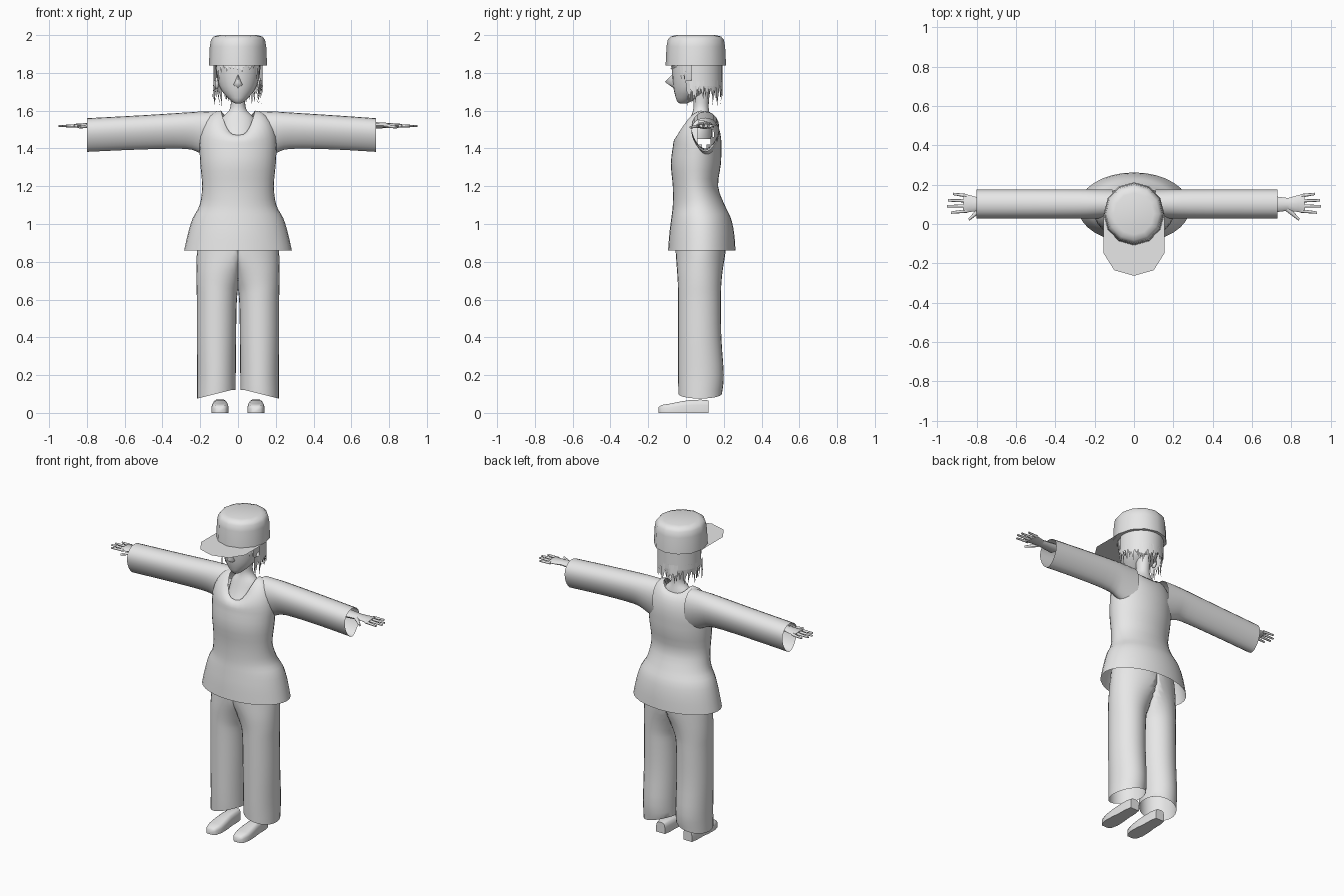
import bpy, bmesh, math, random
from math import sin, cos, pi
from mathutils import Vector

random.seed(4)
cube = bpy.data.objects.get("Cube")
if cube:
    bpy.data.objects.remove(cube, do_unlink=True)

grey = bpy.data.materials.new("plain_grey")
grey.use_nodes = True
grey.diffuse_color = (0.8, 0.8, 0.8, 1)
grey.node_tree.nodes["Principled BSDF"].inputs["Base Color"].default_value = (0.8, 0.8, 0.8, 1)


def finish(name, bm, angle=50, normals=True):
    if normals:
        bmesh.ops.recalc_face_normals(bm, faces=bm.faces)
    mesh = bpy.data.meshes.new(name)
    bm.to_mesh(mesh)
    bm.free()
    mesh.materials.append(grey)
    ob = bpy.data.objects.new(name, mesh)
    bpy.context.collection.objects.link(ob)
    bpy.ops.object.select_all(action='DESELECT')
    ob.select_set(True)
    bpy.context.view_layer.objects.active = ob
    bpy.ops.object.shade_smooth_by_angle(angle=math.radians(angle))
    return ob


def loft(bm, rings, start=False, end=False):
    """Skin closed rings of points, with optional end caps."""
    rows = [[bm.verts.new(p) for p in r] for r in rings]
    n = len(rows[0])
    for a, b in zip(rows, rows[1:]):
        for i in range(n):
            j = (i + 1) % n
            bm.faces.new((a[i], a[j], b[j], b[i]))
    if start:
        bm.faces.new(rows[0])
    if end:
        bm.faces.new(rows[-1])


def smooth_rows(rows, steps=3):
    """Catmull-Rom interpolation between profile stations."""
    out = []
    for k in range(len(rows) - 1):
        a, b = rows[max(k - 1, 0)], rows[k]
        c, d = rows[k + 1], rows[min(k + 2, len(rows) - 1)]
        for s in range(steps):
            t = s / steps
            out.append([0.5 * (2 * q + (r - p) * t + (2 * p - 5 * q + 4 * r - w) * t * t
                               + (3 * q - p - 3 * r + w) * t ** 3)
                        for p, q, r, w in zip(a, b, c, d)])
    return out + [rows[-1]]


def oval(z, rx, front, back, n=32, cx=0):
    return [Vector((cx + rx * cos(2 * pi * i / n),
                    (front + back) / 2 + (back - front) / 2 * sin(2 * pi * i / n), z))
            for i in range(n)]


# Tunic body, ending in a scooped neckline
tunic_rows = [(0.86, 0.285, -0.095, 0.262), (0.95, 0.265, -0.088, 0.255),
              (1.03, 0.24, -0.078, 0.238), (1.10, 0.203, -0.07, 0.205),
              (1.20, 0.19, -0.07, 0.17), (1.32, 0.2, -0.08, 0.185), (1.42, 0.205, -0.068, 0.188)]
rings = [oval(*r) for r in smooth_rows(tunic_rows)]
chest = rings[-1]
neckline = []
for i in range(32):
    c, s = cos(2 * pi * i / 32), -sin(2 * pi * i / 32)
    x = math.copysign(abs(c) ** 0.7, c) * 0.09
    neckline.append(Vector((x, 0.08 - s * (0.11 if s > 0 else 0.05),
                            1.6 - s * s * (0.13 if s > 0 else 0.045))))
for k in range(1, 7):
    a = k / 6 * pi / 2
    rings.append([Vector((p.x + (q.x - p.x) * (1 - cos(a)), p.y + (q.y - p.y) * (1 - cos(a)),
                          p.z + (q.z - p.z) * sin(a))) for p, q in zip(chest, neckline)])
bm = bmesh.new()
loft(bm, rings)
# Open the armholes inside the sleeves
hidden = [f for f in bm.faces if all(
    abs(v.co.x) > 0.125 and ((v.co.y - 0.1) / 0.06) ** 2 + ((v.co.z - 1.48) / 0.09) ** 2 < 1
    for v in f.verts)]
bmesh.ops.delete(bm, geom=hidden, context='FACES')
finish("tunic", bm, 80)

# Open sleeves with a teardrop section, one a little longer
for name, side, cuff in (("left_sleeve", 1, 0.73), ("right_sleeve", -1, 0.80)):
    stations = [(0.11, 1.597, 1.33), (0.2, 1.595, 1.375), (0.28, 1.59, 1.398),
                (0.5, 1.576, 1.395), (cuff, 1.56, 1.382)]
    rings = []
    for x, top, low in smooth_rows(stations):
        ring = []
        for i in range(24):
            a = 2 * pi * i / 24
            ring.append((side * x, 0.102 + 0.071 * cos(a) * (1 + 0.25 * sin(a)),
                         (top + low) / 2 + (top - low) / 2 * sin(a)))
        rings.append(ring)
    bm = bmesh.new()
    loft(bm, rings)
    finish(name, bm, 80)

# Trouser legs, meeting at the centre line above the crotch
leg_rows = [(0.1, 0.115, 0.102, -0.04, 0.19), (0.2, 0.114, 0.102, -0.042, 0.2),
            (0.4, 0.114, 0.104, -0.042, 0.187), (0.6, 0.112, 0.106, -0.042, 0.185),
            (0.68, 0.105, 0.115, -0.043, 0.187), (0.76, 0.08, 0.14, -0.048, 0.195),
            (0.86, 0.02, 0.197, -0.055, 0.21), (0.96, 0.0, 0.205, -0.055, 0.21)]
for name, side in (("left_trouser_leg", 1), ("right_trouser_leg", -1)):
    rings = []
    for k, (z, cx, rx, front, back) in enumerate(smooth_rows(leg_rows)):
        ring = oval(z, rx, front, back, 28, cx)
        for p in ring:
            if k == 0:  # slanted hem
                p.z += 0.02 - 0.25 * (p.x - 0.04)
            p.x = side * max(p.x, 0.0)
        rings.append(ring)
    bm = bmesh.new()
    loft(bm, rings)
    finish(name, bm, 80)

# Shoes, lofted from toe to heel
shoe_rows = [(-0.145, 0.022, 0.03), (-0.13, 0.036, 0.042), (-0.09, 0.046, 0.048),
             (-0.03, 0.044, 0.06), (0.02, 0.038, 0.068), (0.08, 0.037, 0.07), (0.12, 0.03, 0.066)]
for name, side in (("left_shoe", 1), ("right_shoe", -1)):
    rings = []
    for y, w, h in shoe_rows:
        half = [(1, 0), (1, 0.6), (0.85, 0.9), (0.55, 1)]
        section = half + [(-u, v) for u, v in reversed(half)]
        rings.append([(side * 0.095 + w * u, y, h * v) for u, v in section])
    bm = bmesh.new()
    loft(bm, rings, True, True)
    finish(name, bm)

# Neck and upper chest
bm = bmesh.new()
neck_rows = [(1.45, 0.1, -0.035, 0.14), (1.5, 0.098, -0.005, 0.14), (1.56, 0.085, 0.022, 0.13),
             (1.6, 0.048, 0.037, 0.122), (1.64, 0.038, 0.04, 0.12), (1.72, 0.045, 0.03, 0.13)]
loft(bm, [oval(*r, 20) for r in smooth_rows(neck_rows)])
finish("neck", bm, 80)

# Head
bm = bmesh.new()
head_rows = [(1.637, 0.012, -0.03, 0.0), (1.65, 0.035, -0.047, 0.03), (1.69, 0.075, -0.06, 0.09),
             (1.73, 0.1, -0.068, 0.14), (1.79, 0.115, -0.073, 0.16), (1.87, 0.122, -0.075, 0.17)]
loft(bm, [oval(*r, 24) for r in smooth_rows(head_rows, 2)], True, True)
finish("head", bm, 80)

# Nose
bm = bmesh.new()
tip, bridge, base, left, right = [bm.verts.new(p) for p in (
    (0, -0.112, 1.752), (0, -0.07, 1.795), (0, -0.06, 1.715),
    (0.026, -0.062, 1.735), (-0.026, -0.062, 1.735))]
for f in ((tip, bridge, left), (tip, right, bridge), (tip, left, base), (tip, base, right)):
    bm.faces.new(f)
finish("nose", bm, 70)

# Ears
for name, side in (("left_ear", 1), ("right_ear", -1)):
    bm = bmesh.new()
    bmesh.ops.create_uvsphere(bm, u_segments=10, v_segments=6, radius=1)
    bmesh.ops.scale(bm, vec=(0.012, 0.02, 0.032), verts=bm.verts)
    bmesh.ops.translate(bm, vec=(side * 0.112, 0.045, 1.745), verts=bm.verts)
    finish(name, bm, 80)


# Hair: a shell round the back, hanging strands and a short fringe
def on_hair(deg, z, grow=1.0):
    a = math.radians(deg)
    return Vector((0.13 * grow * cos(a), 0.06 + 0.132 * grow * sin(a), z))


bm = bmesh.new()
for d in range(-14, 194, 8):
    bm.faces.new([bm.verts.new(p) for p in (
        on_hair(d, 1.86), on_hair(d + 8, 1.86), on_hair(d + 8, 1.73), on_hair(d, 1.73))])
bmesh.ops.remove_doubles(bm, verts=bm.verts, dist=0.0005)


def strand(deg, width, top, low, grow=1.0):
    lean = random.uniform(-4, 4)
    bm.faces.new([bm.verts.new(p) for p in (
        on_hair(deg - width, top), on_hair(deg + width, top),
        on_hair(deg + width * 0.6, (top + low) / 2, (1 + grow) / 2),
        on_hair(deg + lean, low, grow),
        on_hair(deg - width * 0.6, (top + low) / 2, (1 + grow) / 2))])


for d in range(-24, 206, 5):
    strand(d, 4.5, 1.76, random.uniform(1.62, 1.69), random.uniform(0.85, 1.06))
for d in (-40, -32, 212, 220):
    strand(d, 5, 1.86, random.uniform(1.70, 1.76))
for d in range(228, 316, 8):
    strand(d, 6, 1.86, random.uniform(1.795, 1.825), 1.08)
finish("hair", bm, 60, False)

# Cap crown
bm = bmesh.new()
cap_rows = [(1.84, 1.0), (1.94, 0.97), (1.975, 0.93), (1.992, 0.84), (2.0, 0.66)]
loft(bm, [oval(z, 0.154 * s, 0.052 - 0.16 * s, 0.052 + 0.16 * s, 12) for z, s in cap_rows],
     True, True)
finish("cap_crown", bm, 50)

# Flat brim
bm = bmesh.new()
edge = [(0.154, 0.05), (0.154, -0.15), (0.1, -0.235), (0, -0.263)]
outline = edge + [(-x, y) for x, y in reversed(edge[:-1])]
bm.faces.new([bm.verts.new((x, y, 1.841)) for x, y in reversed(outline)])
bmesh.ops.solidify(bm, geom=bm.faces[:], thickness=0.003)
finish("cap_brim", bm, 30)


# Hands: flat tapered palm, four fingers and a thumb
def limb(bm, side, a, b, w0, w1, h0, h1):
    a, b = Vector(a), Vector(b)
    across = Vector((-(b - a).y, (b - a).x, 0)).normalized()
    rings = []
    for p, w, h in ((a, w0, h0), (a.lerp(b, 0.6), w0 * 0.4 + w1 * 0.6, h0 * 0.4 + h1 * 0.6),
                    (b, w1, h1)):
        pts = [p + across * w * cos(i * pi / 4) + Vector((0, 0, h * sin(i * pi / 4)))
               for i in range(8)]
        rings.append([(side * q.x, q.y, q.z) for q in pts])
    loft(bm, rings, True, True)


for name, side in (("left_hand", 1), ("right_hand", -1)):
    bm = bmesh.new()
    limb(bm, side, (0.68, 0.1, 1.522), (0.785, 0.1, 1.522), 0.045, 0.032, 0.02, 0.014)
    limb(bm, side, (0.785, 0.1, 1.522), (0.868, 0.105, 1.52), 0.032, 0.05, 0.014, 0.01)
    for y0, y1, reach in ((0.066, 0.058, 0.93), (0.092, 0.09, 0.95),
                          (0.118, 0.12, 0.945), (0.144, 0.153, 0.92)):
        limb(bm, side, (0.85, y0, 1.52), (reach, y1, 1.518), 0.009, 0.006, 0.009, 0.005)
    limb(bm, side, (0.78, 0.075, 1.52), (0.84, 0.022, 1.512), 0.013, 0.006, 0.011, 0.006)
    finish(name, bm)
